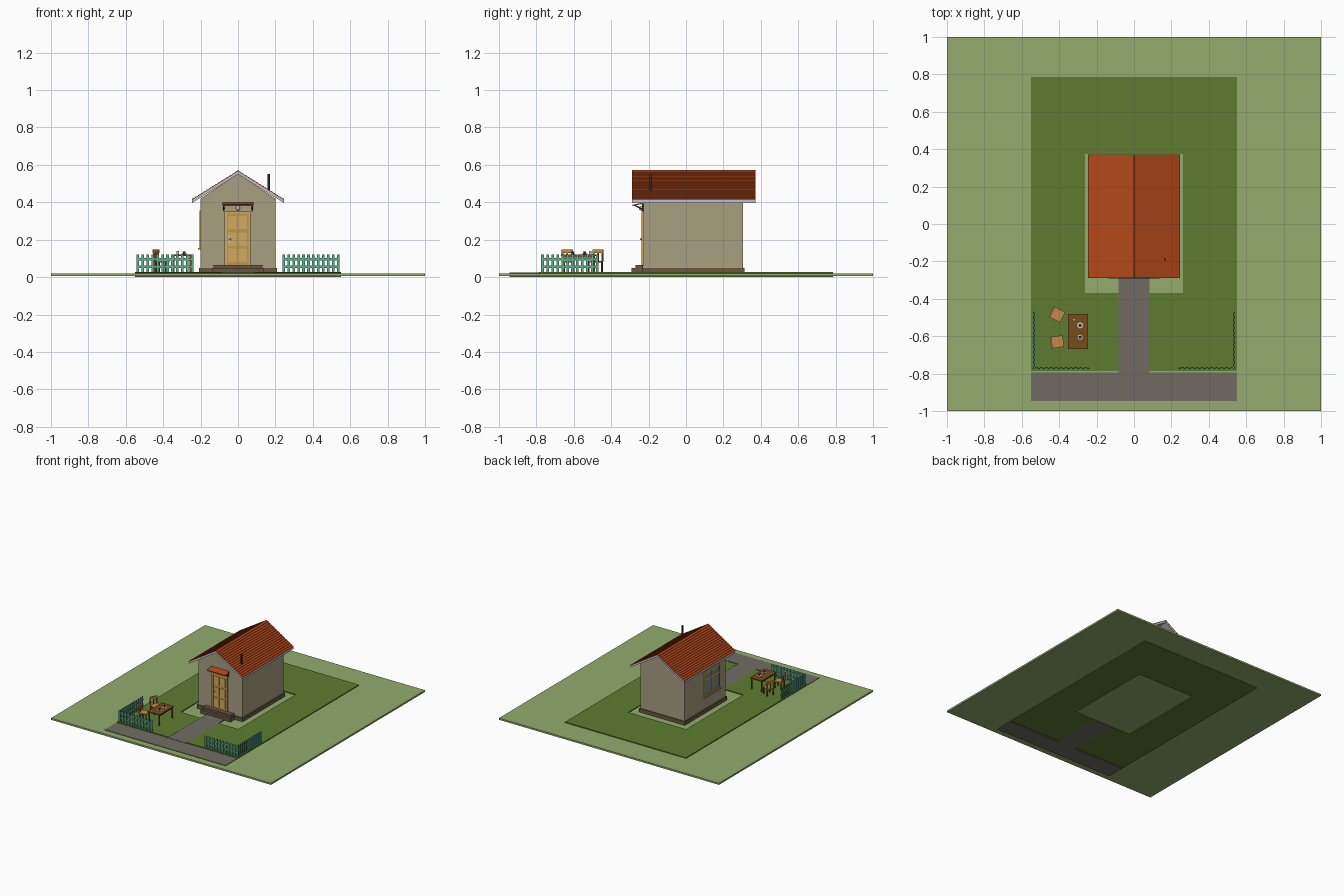
import bpy, bmesh, math
from mathutils import Matrix

if "Cube" in bpy.data.objects:
    bpy.data.objects.remove(bpy.data.objects["Cube"])

MATS = {}

def mat(rgb):
    if rgb not in MATS:
        m = bpy.data.materials.new("paint_%d_%d_%d" % rgb)
        m.diffuse_color = [(c / 255) ** 2.2 for c in rgb] + [1]
        m.use_nodes = True
        m.node_tree.nodes["Principled BSDF"].inputs["Base Color"].default_value = m.diffuse_color
        MATS[rgb] = m
    return MATS[rgb]

def finish(name, bm, col):
    bmesh.ops.recalc_face_normals(bm, faces=bm.faces)
    me = bpy.data.meshes.new(name)
    bm.to_mesh(me)
    bm.free()
    ob = bpy.data.objects.new(name, me)
    bpy.context.collection.objects.link(ob)
    if col:
        me.materials.append(mat(col))
    return ob

def boxes(name, items, col):
    """Several boxes (x0, x1, y0, y1, z0, z1) in one object."""
    bm = bmesh.new()
    for x0, x1, y0, y1, z0, z1 in items:
        m = Matrix.Translation(((x0 + x1) / 2, (y0 + y1) / 2, (z0 + z1) / 2)) @ \
            Matrix.Diagonal((x1 - x0, y1 - y0, z1 - z0, 1))
        bmesh.ops.create_cube(bm, size=1, matrix=m)
    return finish(name, bm, col)

def prism(name, pts, a, b, col, axis="y"):
    """Profile extruded from a to b; profile is (x, z) along y or (y, z) along x."""
    bm = bmesh.new()
    place = (lambda p, t: (p[0], t, p[1])) if axis == "y" else (lambda p, t: (t, p[0], p[1]))
    f = bm.faces.new([bm.verts.new(place(p, a)) for p in pts])
    ext = bmesh.ops.extrude_face_region(bm, geom=[f])["geom"]
    bmesh.ops.translate(bm, verts=[v for v in ext if isinstance(v, bmesh.types.BMVert)],
                        vec=(0, b - a, 0) if axis == "y" else (b - a, 0, 0))
    return finish(name, bm, col)

def cyl(name, x, y, z0, z1, r0, r1, col, n=16):
    bm = bmesh.new()
    bmesh.ops.create_cone(bm, cap_ends=True, segments=n, radius1=r0, radius2=r1, depth=z1 - z0,
                          matrix=Matrix.Translation((x, y, (z0 + z1) / 2)))
    for f in bm.faces:
        f.smooth = len(f.verts) == 4
    return finish(name, bm, col)

def ball(name, x, y, z, r, col):
    bm = bmesh.new()
    bmesh.ops.create_uvsphere(bm, u_segments=12, v_segments=8, radius=r,
                              matrix=Matrix.Translation((x, y, z)))
    for f in bm.faces:
        f.smooth = True
    return finish(name, bm, col)

GRASS, LAWN, PAVE = (146, 170, 108), (94, 122, 52), (112, 108, 100)
WALL, STONE, ROOF, TRIM = (166, 158, 128), (104, 88, 66), (178, 74, 32), (190, 192, 200)
DOOR, FRAME, TAN, BROWN = (190, 150, 82), (208, 168, 96), (196, 138, 78), (118, 78, 32)
FENCE, DARK, GLASS, WHITE = (92, 172, 142), (52, 46, 44), (120, 140, 150), (215, 215, 215)

# ground plate, lawn ring with a gap for the path, paving
boxes("ground", [(-1, 1, -1, 1, 0.006, 0.02)], GRASS)
boxes("lawn", [(-0.55, 0.55, 0.375, 0.785, 0, 0.027),
               (-0.55, -0.262, -0.37, 0.375, 0, 0.027), (0.262, 0.55, -0.37, 0.375, 0, 0.027),
               (-0.55, -0.082, -0.785, -0.37, 0, 0.027), (0.082, 0.55, -0.785, -0.37, 0, 0.027)], LAWN)
boxes("street", [(-0.55, 0.55, -0.945, -0.795, 0, 0.024)], PAVE)
boxes("walkway", [(-0.082, 0.082, -0.795, -0.37, 0, 0.026),
                  (-0.082, 0.082, -0.37, -0.23, 0.015, 0.026)], PAVE)

# house body
prism("walls", [(-0.2, 0.02), (0.2, 0.02), (0.2, 0.42), (0, 0.552), (-0.2, 0.42)], -0.228, 0.305, WALL)
boxes("plinth", [(-0.208, 0.208, -0.236, 0.313, 0.015, 0.05)], STONE)
boxes("door_steps", [(-0.135, 0.135, -0.292, -0.23, 0.02, 0.048),
                     (-0.13, 0.13, -0.27, -0.23, 0.045, 0.066)], STONE)

# roof: pale underside boards and overlapping tile rows
EX, EZ, RZ = 0.245, 0.405, 0.558
under = [(-EX, EZ), (0, RZ), (EX, EZ)]
prism("roof_boards", [(-EX, EZ - 0.008), (-EX, EZ + 0.008), (0, RZ + 0.008), (EX, EZ + 0.008),
                      (EX, EZ - 0.008), (0, RZ - 0.008)], -0.289, 0.371, TRIM)
ROWS = 16
half = []
for i in range(ROWS):
    for t, h in ((i / ROWS, 0.014), ((i + 1) / ROWS, 0.0105)):
        half.append((EX * (1 - t), EZ + (RZ - EZ) * t + h))
base = [(EX, EZ + 0.007), (0, RZ + 0.007)]
for side, s in (("left", -1), ("right", 1)):
    prism("roof_tiles_" + side, [(s * x, z) for x, z in half + base[::-1]], -0.29, 0.372, ROOF)
prism("ridge_cap", [(-0.014, 0.561), (0, 0.572), (0.014, 0.561)], -0.29, 0.372, ROOF)
cyl("stove_pipe", 0.165, -0.19, 0.45, 0.55, 0.006, 0.006, DARK)

# front door
boxes("door_frame", [(-0.072, -0.06, -0.238, -0.22, 0.06, 0.35), (0.055, 0.067, -0.238, -0.22, 0.06, 0.35),
                     (-0.072, 0.067, -0.238, -0.22, 0.34, 0.352)], FRAME)
boxes("door_leaf", [(-0.06, 0.055, -0.232, -0.22, 0.064, 0.342)], DOOR)
boxes("door_panels", [(x, x + 0.046, -0.235, -0.23, z, z + 0.072)
                      for x in (-0.053, 0.001) for z in (0.08, 0.167, 0.256)], FRAME)
boxes("door_plate", [(-0.05, -0.04, -0.237, -0.23, 0.185, 0.22)], WHITE)
ball("door_knob", -0.043, -0.241, 0.203, 0.006, WHITE)

# awning over the door with brackets and a lamp
prism("awning", [(-0.225, 0.392), (-0.285, 0.381), (-0.285, 0.387), (-0.225, 0.399)],
      -0.083, 0.083, ROOF, "x")
for side, s in (("left", -1), ("right", 1)):
    x = s * 0.076
    prism("awning_brace_" + side, [(-0.228, 0.357), (-0.228, 0.364), (-0.272, 0.386), (-0.28, 0.382)],
          x - 0.004, x + 0.004, DARK, "x")
    boxes("awning_post_" + side, [(x - 0.004, x + 0.004, -0.235, -0.225, 0.352, 0.394)], DARK)
ball("door_lamp", 0, -0.24, 0.368, 0.012, WHITE)

# window on the left wall
wy0, wy1, wz0, wz1 = -0.14, 0.045, 0.16, 0.35
boxes("window_glass", [(-0.203, -0.19, wy0, wy1, wz0, wz1)], GLASS)
wm = (wy0 + wy1) / 2
boxes("window_frame", [(-0.207, -0.19, y - 0.007, y + 0.007, wz0, wz1) for y in (wy0, wm, wy1)] +
      [(-0.207, -0.19, wy0 - 0.007, wy1 + 0.007, z - 0.007, z + 0.007) for z in (wz0, 0.29, wz1)], FRAME)
boxes("window_sill", [(-0.214, -0.19, wy0 - 0.012, wy1 + 0.012, wz0 - 0.012, wz0 - 0.004)], FRAME)

# picket fences, mirrored about the path
N, W, T = 12, 0.007, 0.003
for side, s in (("left", -1), ("right", 1)):
    front, flank = [], []
    for i in range(N):
        x = s * (0.245 + 0.29 * i / (N - 1))
        front.append((x - W, x + W, -0.772 - T, -0.772 + T, 0.026, 0.12))
        y = -0.765 + 0.29 * i / (N - 1)
        flank.append((s * 0.538 - T, s * 0.538 + T, y - W, y + W, 0.026, 0.12))
    xa, xb = sorted((s * 0.24, s * 0.54))
    fx = s * 0.532
    for z in (0.05, 0.09):
        front.append((xa, xb, -0.77, -0.764, z, z + 0.012))
        flank.append((fx - T, fx + T, -0.772, -0.47, z, z + 0.012))
    boxes("front_fence_" + side, front, FENCE)
    boxes("side_fence_" + side, flank, FENCE)

# table and tableware
boxes("table_top", [(-0.354, -0.245, -0.668, -0.48, 0.114, 0.122)], BROWN)
boxes("table_legs", [(x - 0.004, x + 0.004, y - 0.004, y + 0.004, 0.026, 0.115)
                     for x in (-0.344, -0.255) for y in (-0.658, -0.49)], BROWN)
boxes("table_apron", [(x - 0.002, x + 0.002, -0.658, -0.49, 0.104, 0.115) for x in (-0.344, -0.255)], BROWN)
for i, (y, r) in enumerate(((-0.542, 0.016), (-0.605, 0.013))):
    cyl("plate_%d" % i, -0.288, y, 0.122, 0.126, r * 0.7, r, WHITE)
    cyl("cup_%d" % i, -0.288, y, 0.125, 0.138, 0.005, 0.008, DARK, 12)
cyl("mug", -0.322, -0.512, 0.122, 0.14, 0.007, 0.007, WHITE, 12)

# two chairs facing the table
def chair(name, x, y, deg):
    parts = {
        "seat": ([(-0.032, 0.032, -0.031, 0.031, 0.078, 0.086)], TAN),
        "legs": ([(a - 0.004, a + 0.004, b - 0.004, b + 0.004, 0.026, 0.08)
                  for a in (-0.027, 0.027) for b in (-0.026, 0.026)], BROWN),
        "back": ([(-0.036, -0.029, b - 0.004, b + 0.004, 0.08, 0.145) for b in (-0.026, 0, 0.026)] +
                 [(-0.037, -0.028, -0.031, 0.031, 0.128, 0.147)], TAN)}
    for part, (items, col) in parts.items():
        ob = boxes(name + "_" + part, items, col)
        ob.location = (x, y, 0)
        ob.rotation_euler.z = math.radians(deg)

chair("rear_chair", -0.41, -0.485, -27)
chair("near_chair", -0.41, -0.63, 8)
